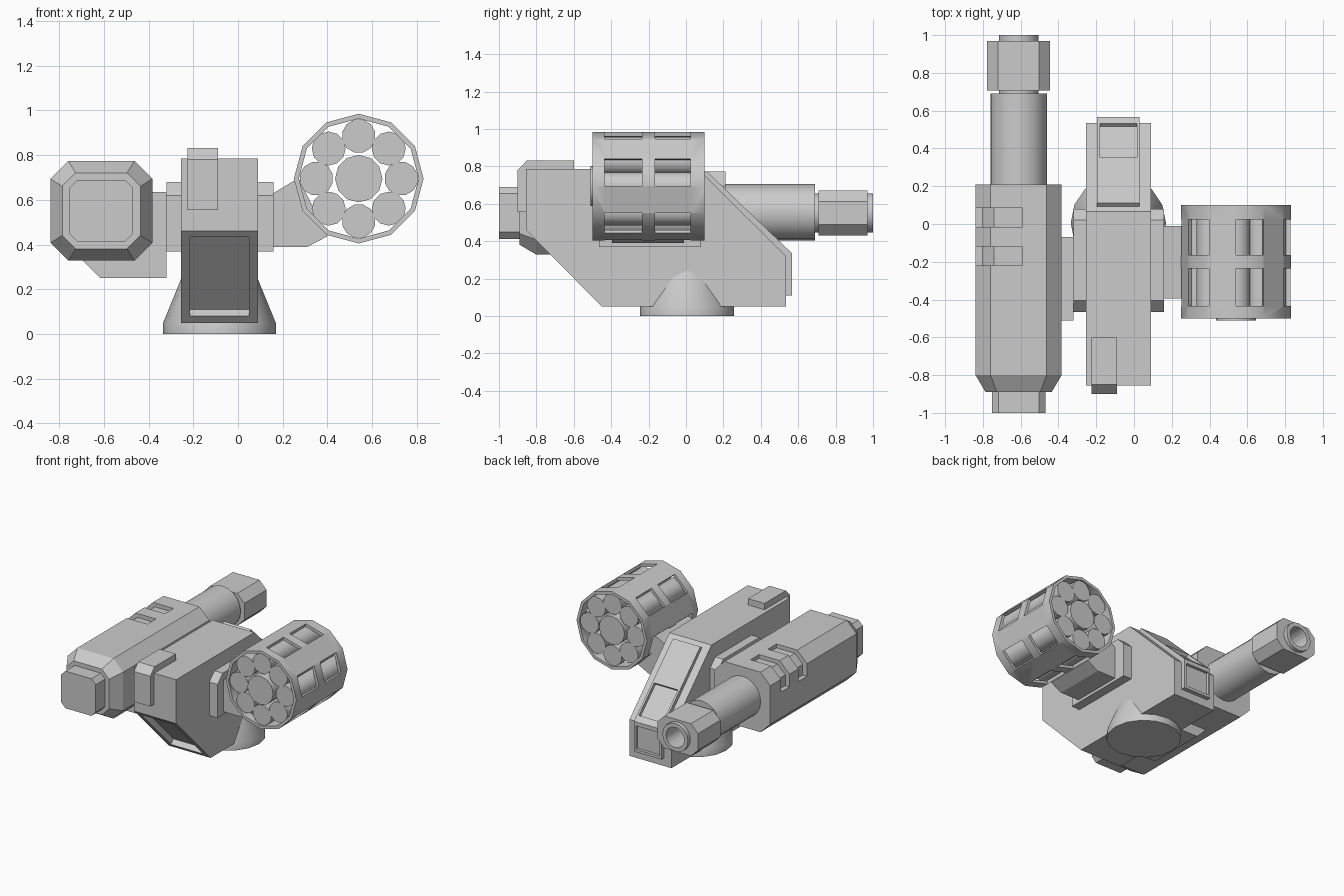
import bpy, bmesh, math
from mathutils import Matrix

if "Cube" in bpy.data.objects:
    bpy.data.objects.remove(bpy.data.objects["Cube"])


def loft(name, rings, smooth=False):
    """Skin a list of equal-length point rings and cap both ends."""
    bm = bmesh.new()
    vs = [[bm.verts.new(p) for p in ring] for ring in rings]
    n = len(rings[0])
    for a, b in zip(vs, vs[1:]):
        for i in range(n):
            j = (i + 1) % n
            bm.faces.new((a[i], a[j], b[j], b[i]))
    bm.faces.new(vs[0])
    bm.faces.new(vs[-1])
    bmesh.ops.recalc_face_normals(bm, faces=bm.faces)
    me = bpy.data.meshes.new(name)
    bm.to_mesh(me)
    bm.free()
    ob = bpy.data.objects.new(name, me)
    bpy.context.collection.objects.link(ob)
    if smooth:
        round_off(ob)
    return ob


def round_off(ob):
    bpy.ops.object.select_all(action='DESELECT')
    bpy.context.view_layer.objects.active = ob
    ob.select_set(True)
    bpy.ops.object.shade_smooth_by_angle(angle=math.radians(32))


def prism_x(name, yz, x0, x1):
    return loft(name, [[(x, y, z) for y, z in yz] for x in (x0, x1)])


def prism_y(name, xz, y0, y1):
    return loft(name, [[(x, y, z) for x, z in xz] for y in (y0, y1)])


def octagon(cx, cz, y, hx, hz, c):
    q = [(hx, hz - c), (hx - c, hz), (c - hx, hz), (-hx, hz - c),
         (-hx, c - hz), (c - hx, -hz), (hx - c, -hz), (hx, c - hz)]
    return [(cx + a, y, cz + b) for a, b in q]


def turned(name, cx, cz, steps, n, smooth=True, phase=0):
    """Round part along y from (y, radius) steps."""
    ang = [phase + 2 * math.pi * i / n for i in range(n)]
    return loft(name, [[(cx + r * math.cos(a), y, cz + r * math.sin(a)) for a in ang]
                       for y, r in steps], smooth)


def cut(targets, cutter):
    for ob in targets:
        m = ob.modifiers.new("cut", 'BOOLEAN')
        m.operation, m.solver, m.object = 'DIFFERENCE', 'EXACT', cutter
        bpy.context.view_layer.objects.active = ob
        bpy.ops.object.modifier_apply(modifier=m.name)
    bpy.data.objects.remove(cutter)


# central housing with recessed chin panel
body = prism_x("housing", [(-.855, .785), (.065, .785), (.535, .32), (.535, .05),
                           (-.45, .05), (-.855, .46)], -.255, .09)
cut([body], prism_x("chin_cutter", [(-.88, .385), (-.53, .03), (-.45, .11), (-.80, .465)],
                    -.215, .05))

# raised rear plate with two recessed windows
plate = prism_x("rear_plate", [(.07, .74), (.11, .775), (.567, .335), (.567, .11),
                               (.50, .11), (.50, .33)], -.195, .03)
cut([plate], prism_x("slope_cutter", [(.335, .525), (.515, .352), (.58, .417), (.40, .59)],
                     -.18, .015))
cut([plate], prism_x("rear_cutter", [(.545, .13), (.62, .13), (.62, .305), (.545, .305)],
                     -.18, .015))

# sight block on the upper front
prism_x("sight_block", [(-.90, .555), (-.90, .78), (-.85, .832), (-.60, .832),
                        (-.60, .70), (-.80, .555)], -.225, -.09)

# round pedestal
base = loft("pedestal", [[(-.083 + r * math.cos(a), .005 + r * math.sin(a), z)
                          for a in [math.pi * i / 8 for i in range(16)]]
                         for z, r in ((0, .252), (.05, .252), (.27, .162))], True)

# side flanges and the arms carrying the weapons
flange = [(-.465, .37), (.08, .37), (.08, .62), (.02, .68), (-.405, .68), (-.465, .62)]
prism_x("left_flange", flange, -.32, -.25)
prism_x("right_flange", flange, .085, .158)
prism_y("drum_arm", [(.15, .39), (.31, .39), (.40, .437), (.275, .69), (.25, .685),
                     (.15, .625)], -.395, -.01)
prism_y("gun_arm", [(-.70, .335), (-.615, .25), (-.32, .25), (-.32, .635), (-.45, .635),
                    (-.69, .36)], -.51, -.07)

# gun receiver: chamfered block tapering at the front
GX, GZ = -.611, .551
gun = loft("gun_receiver", [octagon(GX, GZ, -.89, .175, .17, .06),
                            octagon(GX, GZ, -.80, .228, .223, .08),
                            octagon(GX, GZ, .21, .228, .223, .08)])
for y in (-.22, -.015):
    cut([gun], prism_y("slot_cutter", [(-.59, .85), (-.59, .745), (-.742, .745),
                                       (-.805, .68), (-.805, .60), (-.90, .60),
                                       (-.90, .85)], y, y + .10))
loft("gun_end_block", [octagon(GX, GZ, y, .142, .138, .035) for y in (-1, -.86)])

# barrel, muzzle and bore
turned("barrel", GX, GZ + .004, [(.18, .15), (.69, .15)], 20)
tip = turned("muzzle_tube", GX, GZ, [(.66, .105), (1.0, .105)], 16, False)
muzzle = loft("muzzle_block", [octagon(GX, GZ, y, .167, .12, .058) for y in (.708, .97)])
cut([tip, muzzle], turned("bore_cutter", GX, GZ, [(.80, .075), (1.1, .075)], 16, False))
round_off(tip)

# rocket drum: twelve-sided shell with two rows of six windows
DX, DZ = .54, .695
shell = turned("drum_shell", DX, DZ, [(-.50, .29), (.10, .29)], 12, False)
cut([shell], turned("drum_bore_cutter", DX, DZ, [(-.6, .268), (.2, .268)], 12, False))
for k in range(6):
    a = math.radians(15 + 60 * k)
    for y0, y1 in ((-.435, -.235), (-.165, .025)):
        box = [(.22, -.076), (.34, -.076), (.34, .076), (.22, .076)]
        pts = [(DX + u * math.cos(a) - v * math.sin(a),
                DZ + u * math.sin(a) + v * math.cos(a)) for u, v in box]
        cut([shell], prism_y("window_cutter", pts, y0, y1))
round_off(shell)

# launch tubes around a centre core
turned("drum_core", DX, DZ, [(-.51, .106), (.10, .106)], 12)
for k in range(8):
    a = math.pi * k / 4
    turned("launch_tube", DX + .19 * math.cos(a), DZ + .19 * math.sin(a),
           [(-.49, .076), (.09, .076)], 12, True, a + math.pi / 12)
